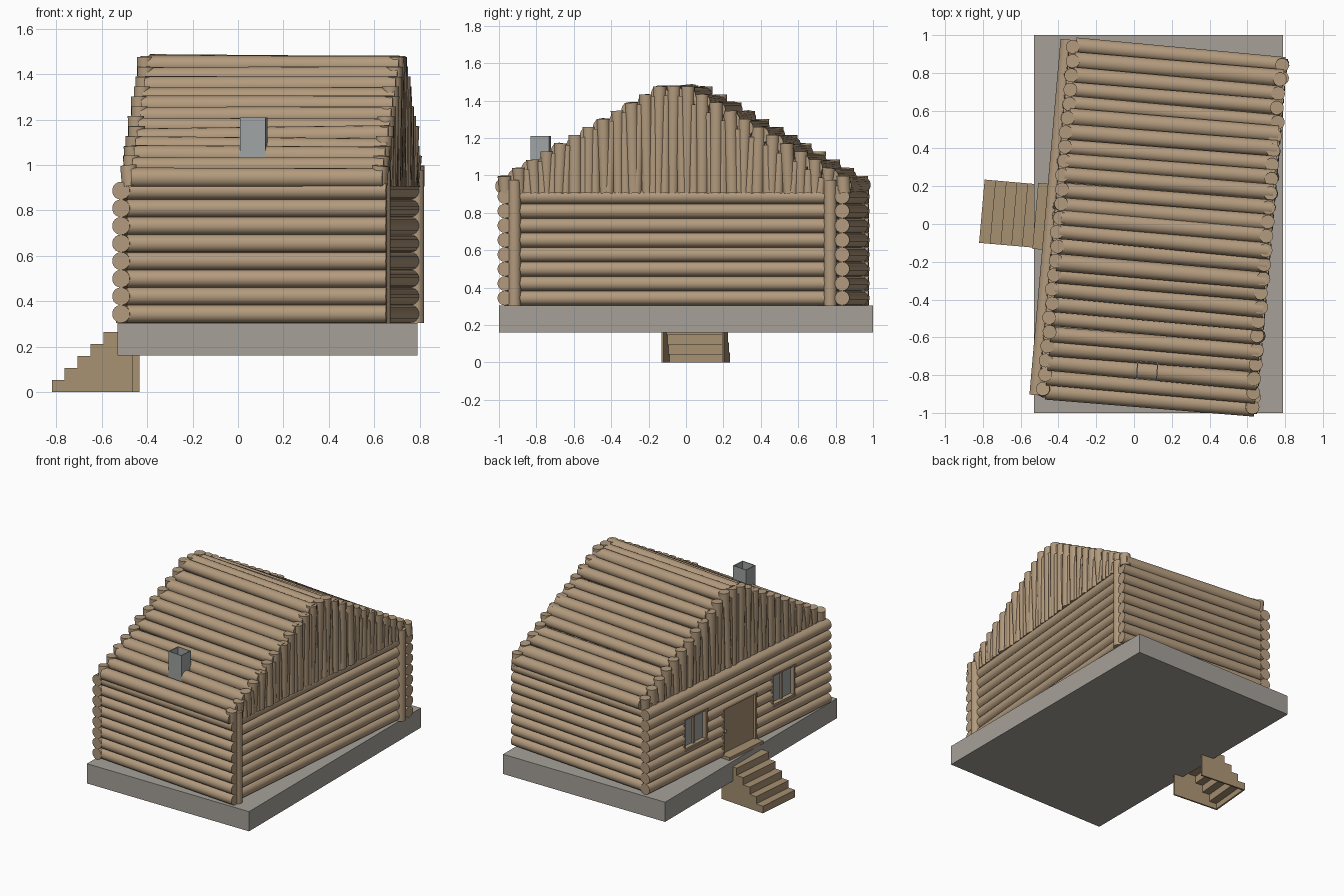
import bpy, bmesh, math, random
from mathutils import Matrix, Vector

if "Cube" in bpy.data.objects:
    bpy.data.objects.remove(bpy.data.objects["Cube"])

random.seed(7)
# the whole cabin stands slightly turned on its slab
TURN = Matrix.Translation((0.14, -0.015, 0)) @ Matrix.Rotation(math.radians(-5), 4, 'Z')
STRAIGHT = Matrix.Identity(4)


def material(name, rgb):
    m = bpy.data.materials.new(name)
    lin = [((c / 255 + 0.055) / 1.055) ** 2.4 for c in rgb]
    m.diffuse_color = (*lin, 1)
    m.use_nodes = True
    m.node_tree.nodes["Principled BSDF"].inputs["Base Color"].default_value = m.diffuse_color
    return m


LOG = material("log brown", (178, 154, 125))
PLANK = material("plank brown", (166, 144, 113))
STONE = material("slab grey", (166, 161, 153))
METAL = material("metal grey", (160, 163, 163))


def finish(name, bm, mat, matrix=TURN):
    bmesh.ops.recalc_face_normals(bm, faces=bm.faces)
    me = bpy.data.meshes.new(name)
    bm.to_mesh(me)
    bm.free()
    me.materials.append(mat)
    ob = bpy.data.objects.new(name, me)
    bpy.context.collection.objects.link(ob)
    ob.matrix_world = matrix
    return ob


def add_box(bm, x0, x1, y0, y1, z0, z1):
    m = Matrix.Translation(((x0 + x1) / 2, (y0 + y1) / 2, (z0 + z1) / 2))
    bmesh.ops.create_cube(bm, size=1, matrix=m @ Matrix.Diagonal((x1 - x0, y1 - y0, z1 - z0, 1)))


def boxes(name, mat, *dims, matrix=TURN):
    bm = bmesh.new()
    for d in dims:
        add_box(bm, *d)
    return finish(name, bm, mat, matrix)


def add_log(bm, p, q, r1, r2=None, sides=18):
    p, q = Vector(p), Vector(q)
    d = q - p
    m = Matrix.Translation((p + q) / 2) @ d.to_track_quat('Z', 'Y').to_matrix().to_4x4()
    vs = bmesh.ops.create_cone(bm, cap_ends=True, segments=sides, radius1=r1,
                               radius2=r2 or r1, depth=d.length, matrix=m)["verts"]
    for f in {f for v in vs for f in v.link_faces}:
        f.smooth = len(f.verts) == 4


def jit(a):
    return random.uniform(-a, a)


# foundation slab
boxes("foundation_slab", STONE, (-0.53, 0.79, -1, 1, 0.16, 0.305), matrix=STRAIGHT)

# log walls
BASE, PITCH, COUNT, R = 0.305, 0.0775, 8, 0.0392


def wall(name, p, q):
    bm = bmesh.new()
    for i in range(COUNT):
        z = BASE + R + i * PITCH
        add_log(bm, (*p, z), (*q, z), R)
    return finish(name, bm, LOG)


wall("front_wall", (-0.55, -0.905), (0.595, -0.905))
wall("back_wall", (-0.55, 0.905), (0.595, 0.905))
wall("right_wall", (0.55, -0.88), (0.55, 0.88))
left_wall = wall("left_wall", (-0.575, -0.945), (-0.575, 0.945))

# corner posts on the right side
bm = bmesh.new()
for y in (-0.855, 0.84):
    add_log(bm, (0.575, y, BASE), (0.575, y, 0.975), 0.034)
finish("corner_posts", bm, LOG)

# door and window openings in the left wall
DOOR = (-0.175, 0.175, 0.305, 0.67)
WINDOWS = [(0.335, 0.575, 0.5, 0.735), (-0.575, -0.335, 0.5, 0.735)]
cutter = boxes("opening_cutter", LOG, *[(-0.7, -0.5, *o) for o in [DOOR] + WINDOWS])
cutter.hide_render = True
cutter.hide_viewport = True
cut = left_wall.modifiers.new("openings", 'BOOLEAN')
cut.object = cutter
cut.operation = 'DIFFERENCE'
cut.solver = 'EXACT'
cut.use_self = True


def frame(y0, y1, z0, z1, t=0.014, x0=-0.607, x1=-0.54):
    return [(x0, x1, y0, y0 + t, z0, z1), (x0, x1, y1 - t, y1, z0, z1),
            (x0, x1, y0 + t, y1 - t, z1 - t, z1), (x0, x1, y0 + t, y1 - t, z0, z0 + t)]


# door leaf, frame, threshold and knob
boxes("door", PLANK, (-0.59, -0.56, -0.165, 0.165, 0.32, 0.66))
boxes("door_frame", LOG, *frame(*DOOR))
boxes("threshold", PLANK, (-0.665, -0.59, -0.175, 0.175, 0.305, 0.328))
bm = bmesh.new()
bmesh.ops.create_uvsphere(bm, u_segments=10, v_segments=6, radius=0.01,
                          matrix=Matrix.Translation((-0.6, 0.14, 0.49)))
finish("door_knob", bm, METAL)

# windows
for n, (y0, y1, z0, z1) in enumerate(WINDOWS):
    mid = (y0 + y1) / 2
    boxes(f"window_glass_{n}", METAL, (-0.576, -0.57, y0, y1, z0, z1))
    boxes(f"window_frame_{n}", LOG, *frame(y0, y1, z0, z1),
          (-0.59, -0.56, mid - 0.008, mid + 0.008, z0, z1))


# roof logs stepping up to the ridge
def roof_z(y):
    return 1.437 - max(0, abs(y) - 0.07) * 0.575


bm = bmesh.new()
STEP = 0.0765
for i in range(-12, 13):
    y = i * STEP
    z = roof_z(y)
    add_log(bm, (-0.53, y + jit(0.008), z + jit(0.008)),
            (0.58, y + jit(0.008), z + jit(0.008)), 0.044 + jit(0.004), 0.044 + jit(0.004))
finish("roof_logs", bm, LOG)

# upright gable logs, slightly crooked
for name, x in (("left_gable", -0.54), ("right_gable", 0.565)):
    bm = bmesh.new()
    for i in range(-12, 13):
        y = i * STEP * 0.99
        top = roof_z(y) + 0.042
        add_log(bm, (x + jit(0.006), y + jit(0.012), 0.905), (x + jit(0.006), y, top),
                0.033 + jit(0.006), 0.037, 12)
        # thin filler logs close the gaps
        if -12 < i < 12:
            add_log(bm, (x, y + STEP / 2 + jit(0.015), 0.905),
                    (x, y + STEP / 2 + jit(0.01), min(top, roof_z(y + STEP)) - 0.01),
                    0.03, 0.026, 10)
    finish(name, bm, LOG)

# open square chimney
cx, cy, hx, hy, t = -0.004, -0.765, 0.056, 0.05, 0.006
boxes("chimney", METAL,
      (cx - hx, cx + hx, cy - hy, cy - hy + t, 1.0, 1.21),
      (cx - hx, cx + hx, cy + hy - t, cy + hy, 1.0, 1.21),
      (cx - hx, cx - hx + t, cy - hy + t, cy + hy - t, 1.0, 1.21),
      (cx + hx - t, cx + hx, cy - hy + t, cy + hy - t, 1.0, 1.21))

# hollow staircase: side panels, treads and risers
X0, RUN, RISE, N, HALF, T = -0.949, 0.057, 0.053, 5, 0.168, 0.012
parts = []
for i in range(N):
    x, z = X0 + i * RUN, (i + 1) * RISE
    end = x + RUN if i < N - 1 else -0.655
    parts.append((x, end + T, -HALF, HALF, z - T, z))
    parts.append((x, x + T, -HALF + T, HALF - T, z - RISE, z - T))
    for s in (-HALF, HALF - T):
        parts.append((x, end, s, s + T, 0, z - T))
for s in (-HALF, HALF - T):
    parts.append((-0.655, -0.59, s, s + T, 0, 0.17))
boxes("stairs", PLANK, *parts)
